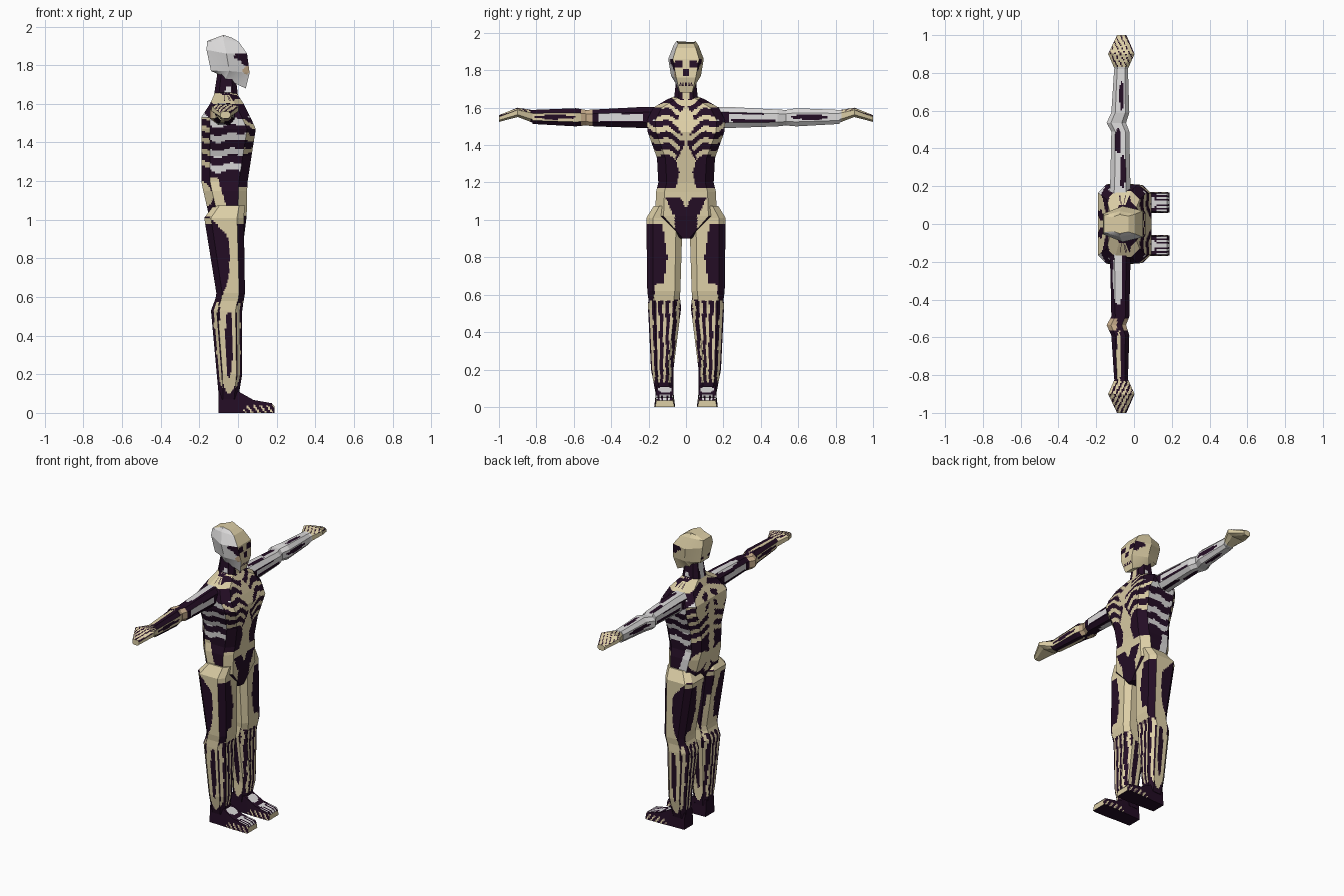
import bpy, bmesh, math
from mathutils import Vector

if "Cube" in bpy.data.objects:
    bpy.data.objects.remove(bpy.data.objects["Cube"])

STEP = 0.0105  # size of the painted cells
DARK, BONE, GREY, TAN = range(4)
MATS = []
for name, col in (("dark_suit", (0.017, 0.004, 0.018)), ("bone", (0.72, 0.62, 0.38)),
                  ("pale_grey", (0.72, 0.71, 0.71)), ("tan", (0.58, 0.42, 0.26))):
    m = bpy.data.materials.new(name)
    m.diffuse_color = (*col, 1)
    m.use_nodes = True
    m.node_tree.nodes["Principled BSDF"].inputs["Base Color"].default_value = m.diffuse_color
    MATS.append(m)


def loft(name, rings, paint):
    """Join rings of points with flat panels split into small cells, then paint the cells."""
    bm = bmesh.new()
    rings = [[Vector(p) for p in r] for r in rings]
    n = len(rings[0])
    across = [max(1, math.ceil(max((r[i] - r[(i + 1) % n]).length for r in rings) / STEP)) for i in range(n)]
    for a, b in zip(rings, rings[1:]):
        rows = max(1, math.ceil(max((p - q).length for p, q in zip(a, b)) / STEP))
        for i in range(n):
            j, cols = (i + 1) % n, across[i]
            grid = [[bm.verts.new(a[i].lerp(a[j], u / cols).lerp(b[i].lerp(b[j], u / cols), v / rows))
                     for u in range(cols + 1)] for v in range(rows + 1)]
            for v in range(rows):
                for u in range(cols):
                    bm.faces.new((grid[v][u], grid[v][u + 1], grid[v + 1][u + 1], grid[v + 1][u]))
    bmesh.ops.remove_doubles(bm, verts=bm.verts, dist=0.0004)
    bmesh.ops.holes_fill(bm, edges=[e for e in bm.edges if e.is_boundary], sides=0)
    bmesh.ops.recalc_face_normals(bm, faces=bm.faces)
    bm.normal_update()
    for f in bm.faces:
        f.material_index = int(paint(f.calc_center_median(), f.normal))
    me = bpy.data.meshes.new(name)
    bm.to_mesh(me)
    bm.free()
    for m in MATS:
        me.materials.append(m)
    ob = bpy.data.objects.new(name, me)
    bpy.context.collection.objects.link(ob)
    return ob


def slab(z, x0, x1, y0, y1, c):
    """Level eight-sided ring: a rectangle with cut corners."""
    return [(x0, y0 + c, z), (x0 + c, y0, z), (x1 - c, y0, z), (x1, y0 + c, z),
            (x1, y1 - c, z), (x1 - c, y1, z), (x0 + c, y1, z), (x0, y1 - c, z)]


def spot(u, v, cu, cv, ru, rv):
    return ((u - cu) / ru) ** 2 + ((v - cv) / rv) ** 2 < 1


# ---- torso: rib cage, spine and pelvis
def paint_torso(p, n):
    x, y, z = p
    a = abs(y)
    if abs(n.x) > 0.6 or n.z > 0.75:
        if z < 1.03:
            return DARK if a < 0.06 else BONE
        if n.x > 0:  # front
            if z < 1.17:
                return DARK if z < 1.12 and a < 0.02 + 0.4 * (z - 0.9) and a > 0.5 * (z - 1.06) else BONE
            if z < 1.32:
                return BONE if a < 0.035 + 0.25 * abs(z - 1.25) else DARK
            if a < 0.028 + 0.02 * math.sin(z * 30):
                return BONE
            if z < 1.42 and a < 0.06 - 0.4 * (z - 1.32):
                return DARK
            return BONE if (z - 0.45 * a + 0.8 * a * a + 0.012 * math.sin(a * 50)) % 0.062 < 0.028 else DARK
        # back
        if a < 0.028 + 0.008 * math.sin(z * 120):
            return BONE
        if z < 1.2:
            return BONE if spot(a, z, 0.09, 1.13, 0.07, 0.07) else DARK
        if z < 1.27:
            return DARK
        if spot(a, z, 0.11, 1.5, 0.05, 0.07):
            return BONE
        return BONE if (z + 0.35 * a) % 0.066 < 0.03 else DARK
    # sides
    if z < 1.22:
        if x < -0.075 + 0.3 * (1.12 - z) and z > 1.06:
            return BONE if y < 0 else GREY
        return GREY if spot(x, z, 0.03, 1.18, 0.02, 0.03) else DARK
    if z > 1.57:
        return GREY if spot(x, z, -0.06, 1.62, 0.03, 0.03) else DARK
    k = (z - 2.2 * (x + 0.06) ** 2 + 0.012 * math.sin(x * 40)) % 0.078
    return GREY if k < 0.034 and z > 1.235 else DARK


torso = [(0.90, -0.10, 0.03, 0.03), (1.02, -0.15, 0.045, 0.165), (1.15, -0.18, 0.047, 0.16),
         (1.20, -0.19, 0.05, 0.148), (1.33, -0.19, 0.07, 0.155), (1.47, -0.19, 0.092, 0.205),
         (1.53, -0.19, 0.065, 0.21), (1.60, -0.145, 0.03, 0.175), (1.645, -0.125, 0.0, 0.10),
         (1.66, -0.12, -0.01, 0.062)]
loft("torso", [slab(z, x0, x1, -w, w, min(0.045, w * 0.45)) for z, x0, x1, w in torso], paint_torso)


# ---- neck
def paint_neck(p, n):
    if abs(n.x) > 0.6:
        return (BONE if n.x > 0 else GREY) if abs(p.y) < 0.022 else DARK
    return GREY if spot(p.x, p.z, -0.05, 1.66, 0.018, 0.03) else DARK


loft("neck", [slab(1.64, -0.125, 0.0, -0.065, 0.065, 0.025),
              slab(1.77, -0.105, -0.015, -0.05, 0.05, 0.02)], paint_neck)


# ---- head: skull with eye sockets, nose and teeth
def paint_head(p, n):
    x, y, z = p
    a = abs(y)
    if n.x > 0.45:
        if spot(a, z, 0.042, 1.832, 0.026, 0.022) or spot(a, z, 0.006, 1.785, 0.012, 0.02):
            return DARK
        return DARK if abs(z - 1.725) < 0.007 and a < 0.035 and a % 0.014 < 0.008 else BONE
    if a > 0.03 and (spot(x, z, 0.025, 1.845, 0.045, 0.018) or spot(x, z, 0.05, 1.82, 0.03, 0.022)):
        return DARK
    if n.x < -0.4 and spot(a, z, 0.04, 1.80, 0.02, 0.008):
        return DARK
    if n.y < -0.38:
        return TAN if spot(x, z, 0.045, 1.775, 0.018, 0.02) else GREY
    return BONE


def skull_ring(back, mid, front):  # each is x, z, half width
    half = [back, mid, front]
    return [(x, -w, z) for x, z, w in half] + [(x, w, z) for x, z, w in reversed(half)]


loft("head", [
    skull_ring((-0.11, 1.757, 0.03), (-0.065, 1.73, 0.055), (0.04, 1.68, 0.033)),
    skull_ring((-0.14, 1.77, 0.045), (-0.045, 1.77, 0.08), (0.06, 1.76, 0.052)),
    skull_ring((-0.163, 1.88, 0.055), (-0.06, 1.86, 0.095), (0.047, 1.86, 0.07)),
    skull_ring((-0.16, 1.925, 0.045), (-0.075, 1.93, 0.068), (0.005, 1.92, 0.052)),
    skull_ring((-0.12, 1.94, 0.035), (-0.075, 1.957, 0.05), (-0.03, 1.942, 0.042))], paint_head)


# ---- legs: thigh, shin and foot
def paint_thigh(p, n):
    x, y, z = p[0], abs(p[1]), p[2]
    if abs(n.x) > 0.6:
        if z > 0.975:
            return BONE
        inner = 0.10 + 0.03 * abs(z - 0.8) / 0.2 + (0.04 if z < 0.66 else 0)
        return BONE if (0.035 if z < 0.85 else 0.06) < y < inner or (n.x > 0 and y < 0.09) else DARK
    if z > 1.02:
        return BONE
    mid = -0.035 + 0.02 * math.sin((z - 0.6) * 7)
    wide = 0.028 + 0.75 * max(0, z - 0.9) + 0.25 * max(0, 0.68 - z)
    return BONE if abs(x - mid) < wide and x < 0.022 else DARK


def paint_shin(p, n):
    x, y, z = p[0], abs(p[1]), p[2]
    if abs(n.x) > 0.6:
        if z > 0.575:
            return BONE if 0.04 < y < 0.17 else DARK
        bend = y + 0.06 * (0.5 - z) * (y - 0.12) / 0.08 + 0.003 * math.sin(z * 45)
        return BONE if bend % 0.036 < 0.015 and z > 0.13 else DARK
    if spot(x, z, -0.05, 0.58, 0.05, 0.06):
        return BONE
    ring = spot(x, z, -0.045, 0.37, 0.055, 0.27)
    slit = spot(x, z, -0.047, 0.36, 0.019, 0.18)
    return BONE if ring and not slit else DARK


def paint_foot(p, n):
    x, y, z = p[0], abs(p[1]), p[2]
    if n.z < -0.5:
        return DARK
    if abs(n.y) > 0.6:
        return BONE if z < 0.04 and x > 0.03 and (x * 1.3 + z) % 0.045 < 0.016 else DARK
    if n.x > 0.9:
        return BONE if spot(y, z, 0.112, 0.02, 0.036, 0.014) else DARK
    if x > 0.12:
        return GREY if (y - 0.06) % 0.024 < 0.011 else DARK
    return GREY if spot(x, y, 0.035, 0.112, 0.03, 0.038) or spot(x, y, 0.1, 0.112, 0.015, 0.03) else DARK


def side_slabs(rows, s):
    return [slab(z, x0, x1, min(s * i, s * o), max(s * i, s * o), c) for z, x0, x1, i, o, c in rows]


thigh = [(0.57, -0.12, 0.028, 0.035, 0.20, 0.03), (0.62, -0.112, 0.036, 0.03, 0.207, 0.03),
         (1.01, -0.175, 0.03, 0.018, 0.212, 0.035), (1.075, -0.125, 0.036, 0.06, 0.172, 0.03)]
shin = [(0.07, -0.098, 0.0, 0.066, 0.162, 0.02), (0.20, -0.11, 0.022, 0.067, 0.187, 0.03),
        (0.53, -0.14, 0.022, 0.026, 0.203, 0.035), (0.61, -0.11, 0.033, 0.035, 0.20, 0.03)]
foot = [(-0.10, 0.11, 0.066, 0.162), (0.0, 0.112, 0.062, 0.165), (0.08, 0.067, 0.058, 0.17),
        (0.175, 0.05, 0.058, 0.17), (0.188, 0.035, 0.062, 0.165)]

for s, side in ((-1, "right"), (1, "left")):
    loft(side + "_thigh", side_slabs(thigh, s), paint_thigh)
    loft(side + "_shin", side_slabs(shin, s), paint_shin)
    loft(side + "_foot", [[(x, s * i, 0), (x, s * o, 0), (x, s * (o - 0.008), h), (x, s * (i + 0.008), h)]
                          for x, h, i, o in foot], paint_foot)


# ---- arms: pale one on the left, darker one on the right
def paint_left_arm(p, n):
    x, y, z = p
    if y > 0.83:
        return DARK if n.z > 0.3 and (x * 2 + y) % 0.05 < 0.012 else BONE
    if abs(n.z) > 0.6:
        return DARK if spot(y, x, 0.28, -0.06, 0.09, 0.016) or spot(y, x, 0.44, -0.085, 0.07, 0.016) \
            or spot(y, x, 0.68, -0.065, 0.08, 0.012) else GREY
    return DARK if spot(y, z, 0.33, 1.575, 0.14, 0.012) or spot(y, z, 0.36, 1.53, 0.13, 0.012) \
        or spot(y, z, 0.66, 1.55, 0.1, 0.014) or y < 0.23 else GREY


def paint_right_arm(p, n):
    x, y, z = p[0], -p[1], p[2]
    if y > 0.83:
        return DARK if n.z > 0.3 and (x * 2 + y) % 0.05 < 0.02 else BONE
    if 0.50 < y < 0.56:
        return TAN if n.x > 0.3 or x < -0.09 else DARK
    if abs(n.z) > 0.6:
        if y < 0.5:
            return GREY if spot(y, x, 0.28, -0.085, 0.15, 0.027) else DARK
        return BONE if spot(y, x, 0.7, -0.08, 0.14, 0.012) else DARK
    if y < 0.5:
        return GREY if abs(z - 1.547) < 0.021 and 0.23 < y < 0.47 else DARK
    return BONE if abs(z - 1.55) < 0.03 and not spot(y, z, 0.7, 1.55, 0.11, 0.012) else DARK


# y, x back, x front, z bottom, z top
arm = [(0.16, -0.13, -0.018, 1.49, 1.605), (0.25, -0.125, -0.02, 1.492, 1.603), (0.49, -0.12, -0.025, 1.50, 1.59),
       (0.535, -0.145, -0.042, 1.505, 1.588), (0.59, -0.12, -0.025, 1.50, 1.597), (0.82, -0.105, -0.032, 1.513, 1.588)]
hand = [(0.815, -0.10, -0.035, 1.518, 1.586), (0.90, -0.137, 0.003, 1.55, 1.60), (1.0, -0.09, -0.04, 1.524, 1.56)]


def limb_ring(s, y, x0, x1, z0, z1):
    c, m = (x1 - x0) * 0.22, (z1 - z0) * 0.25
    return [(x0, s * y, z0 + m), (x0 + c, s * y, z0), (x1 - c, s * y, z0), (x1, s * y, z0 + m),
            (x1, s * y, z1 - m), (x1 - c, s * y, z1), (x0 + c, s * y, z1), (x0, s * y, z1 - m)]


for s, side, paint in ((-1, "right", paint_right_arm), (1, "left", paint_left_arm)):
    loft(side + "_arm", [limb_ring(s, *r) for r in arm], paint)
    loft(side + "_hand", [limb_ring(s, *r) for r in hand], paint)
